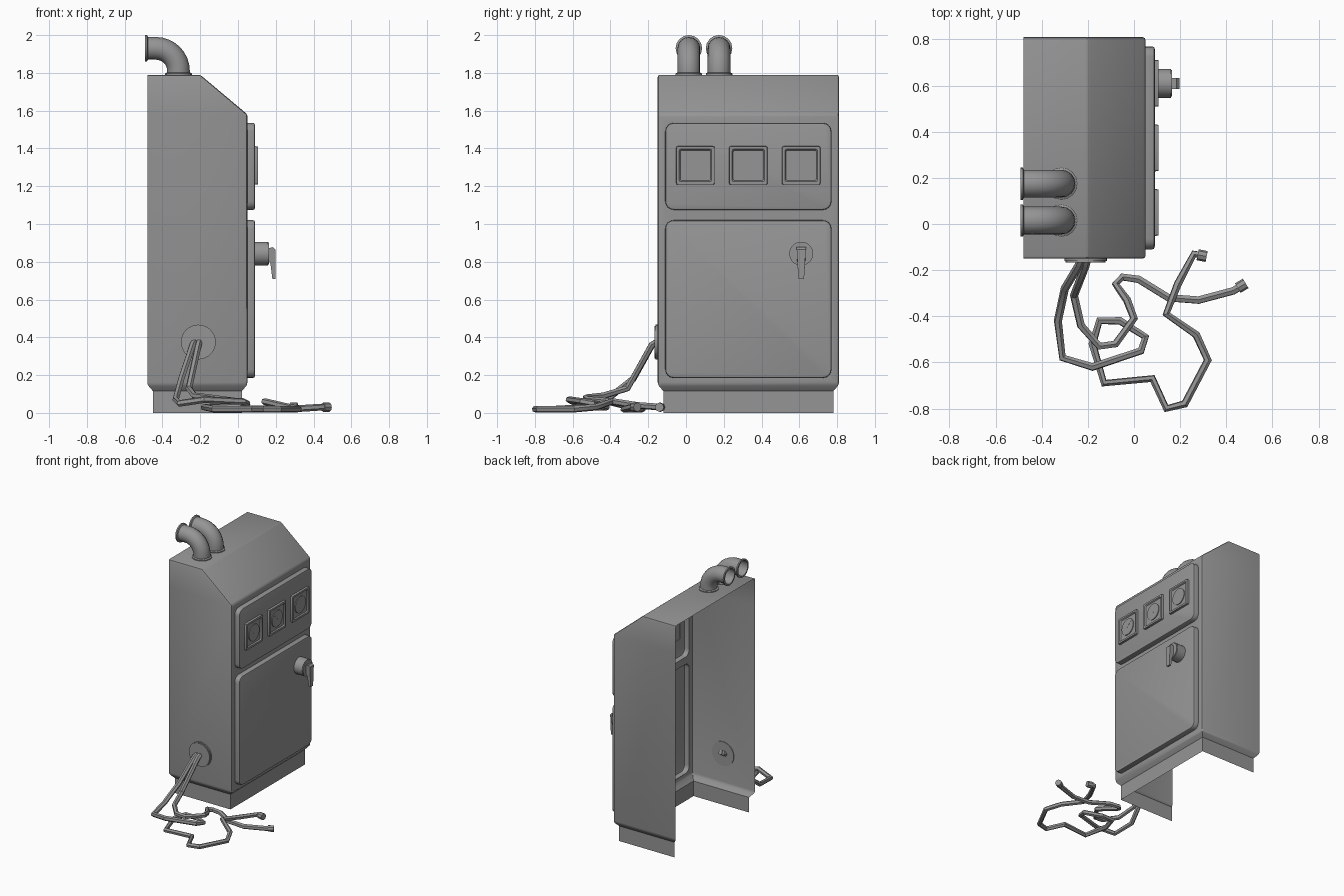
import bpy, bmesh, math
from mathutils import Matrix, Vector

cube = bpy.data.objects.get("Cube")
if cube:
    bpy.data.objects.remove(cube, do_unlink=True)

GREY = (0.3, 0.3, 0.3, 1)
grey = bpy.data.materials.new("grey_metal")
grey.use_nodes = True
grey.diffuse_color = GREY
grey.node_tree.nodes["Principled BSDF"].inputs["Base Color"].default_value = GREY


def finish(obj, angle=35):
    bpy.context.collection.objects.link(obj)
    bpy.ops.object.select_all(action='DESELECT')
    obj.select_set(True)
    bpy.context.view_layer.objects.active = obj
    obj.data.materials.append(grey)
    if obj.type == 'CURVE':
        bpy.ops.object.convert(target='MESH')
        obj = bpy.context.object
    bpy.ops.object.shade_smooth_by_angle(angle=math.radians(angle))
    return obj


def from_bmesh(name, bm, angle=35):
    mesh = bpy.data.meshes.new(name)
    bm.to_mesh(mesh)
    bm.free()
    return finish(bpy.data.objects.new(name, mesh), angle)


def bridge(bm, a, b):
    n = len(a)
    for i in range(n):
        j = (i + 1) % n
        bm.faces.new((a[i], a[j], b[j], b[i]))


def rounded_loop(bm, x, y0, y1, z0, z1, r, steps=4):
    # Rounded rectangle facing +x, counter-clockwise
    verts = []
    corners = ((y1 - r, z1 - r), (y0 + r, z1 - r), (y0 + r, z0 + r), (y1 - r, z0 + r))
    for k, (cy, cz) in enumerate(corners):
        for s in range(steps + 1):
            a = math.pi / 2 * (k + s / steps)
            verts.append(bm.verts.new((x, cy + r * math.cos(a), cz + r * math.sin(a))))
    return verts


def tube(name, points, radius, resolution, caps, angle=35):
    # Each point is x, y, z and a radius factor
    data = bpy.data.curves.new(name, 'CURVE')
    data.dimensions = '3D'
    data.bevel_depth = radius
    data.bevel_resolution = resolution
    data.use_fill_caps = caps
    spline = data.splines.new('POLY')
    spline.points.add(len(points) - 1)
    for p, (x, y, z, f) in zip(spline.points, points):
        p.co = (x, y, z, 1)
        p.radius = f
    return finish(bpy.data.objects.new(name, data), angle)


def disc(name, start, axis, radius, length, bevel=0.0, sides=32):
    bm = bmesh.new()
    bmesh.ops.create_cone(bm, cap_ends=True, segments=sides, radius1=radius,
                          radius2=radius, depth=length)
    axis = Vector(axis)
    turn = axis.to_track_quat('Z', 'Y').to_matrix().to_4x4()
    if bevel:
        rim = [e for e in bm.edges if all(v.co.z > 0 for v in e.verts)]
        bmesh.ops.bevel(bm, geom=rim, offset=bevel, segments=2, affect='EDGES')
    bm.transform(Matrix.Translation(Vector(start) + axis * length / 2) @ turn)
    return from_bmesh(name, bm)


# Cabinet shell: lofted rings, open at the back and underneath
BACK, FRONT, RIGHT, LEFT = -0.48, 0.05, -0.15, 0.81
bm = bmesh.new()
rings = []
for z, inset, front in ((0, 0.03, FRONT), (0.115, 0.03, FRONT), (0.15, 0, FRONT),
                        (1.58, 0, FRONT), (1.79, 0, -0.2)):
    x0, x1, y0, y1 = BACK + inset, front - inset, RIGHT + inset, LEFT - inset
    rings.append([bm.verts.new((x, y, z)) for x, y in
                  ((x0, y0), (x1, y0), (x1, y1), (x0, y1))])
for low, high in zip(rings, rings[1:]):
    bridge(bm, low, high)
bm.faces.new(rings[-1])
bm.normal_update()
edges = [e for e in bm.edges if len(e.link_faces) == 2
         and e.calc_face_angle() > 0.2
         and min(v.co.z for v in e.verts) > 0.14
         and max(v.co.x for v in e.verts) > -0.4]
bmesh.ops.bevel(bm, geom=edges, offset=0.012, segments=2, profile=0.5, affect='EDGES')
bm.normal_update()
bmesh.ops.delete(bm, geom=[f for f in bm.faces if f.normal.x < -0.3], context='FACES')

# Two hollow raised panels opened out of the front wall
wall = max((f for f in bm.faces if f.normal.x > 0.99), key=lambda f: f.calc_area())
border = list(wall.edges)
bmesh.ops.delete(bm, geom=[wall], context='FACES_ONLY')
for z0, z1 in ((0.185, 1.02), (1.075, 1.535)):
    loops = [rounded_loop(bm, x, -0.11 + d, 0.77 - d, z0 + d, z1 - d, 0.045 - d)
             for x, d in ((FRONT, 0), (0.08, 0), (0.087, 0.003), (0.09, 0.012))]
    for a, b in zip(loops, loops[1:]):
        bridge(bm, a, b)
    bm.faces.new(loops[-1])
    base = loops[0]
    border += [bm.edges.get((base[i - 1], base[i])) for i in range(len(base))]
bmesh.ops.triangle_fill(bm, use_beauty=True, edges=border, normal=(1, 0, 0))
bmesh.ops.recalc_face_normals(bm, faces=bm.faces)
from_bmesh("cabinet_shell", bm)

# Gauges: square bezel, round dial and needle
for number, (y, tilt) in enumerate(((0.05, -50), (0.33, 40), (0.61, 0))):
    bm = bmesh.new()
    a, b, c, d = [rounded_loop(bm, x, y - h, y + h, 1.31 - h, 1.31 + h, 0.008, 2)
                  for x, h in ((0.088, 0.102), (0.106, 0.1), (0.106, 0.086), (0.097, 0.08))]
    for p, q in ((a, b), (b, c), (c, d)):
        bridge(bm, p, q)
    bm.faces.new(d)
    from_bmesh(f"gauge_bezel_{number}", bm)
    disc(f"gauge_dial_{number}", (0.095, y, 1.31), (1, 0, 0), 0.063, 0.008)
    bm = bmesh.new()
    bmesh.ops.create_cube(bm, size=1)
    bm.transform(Matrix.Translation((0.103, y, 1.31)) @ Matrix.Rotation(math.radians(tilt), 4, 'X')
                 @ Matrix.Translation((0, 0, 0.02)) @ Matrix.Diagonal((0.002, 0.005, 0.06, 1)))
    from_bmesh(f"gauge_needle_{number}", bm)

# Door handle: round boss with a tapering lever
disc("handle_boss", (0.088, 0.61, 0.843), (1, 0, 0), 0.063, 0.077, 0.005)
bm = bmesh.new()
sides = []
for s in (-1, 1):
    sides.append([bm.verts.new((x, 0.61 + s * w, z)) for x, z, w in (
        (0.16, 0.87, 0.024), (0.16, 0.81, 0.022), (0.172, 0.79, 0.02), (0.182, 0.71, 0.015),
        (0.198, 0.71, 0.015), (0.198, 0.865, 0.024), (0.185, 0.878, 0.024))])
    bm.faces.new(sides[-1])
bridge(bm, *sides)
bmesh.ops.recalc_face_normals(bm, faces=bm.faces)
from_bmesh("handle_lever", bm)

# Twin elbow pipes with flanged open ends
for name, y in (("pipe_right", 0.015), ("pipe_left", 0.175)):
    path = [(-0.315, y, 1.785, 1.17), (-0.315, y, 1.797, 1.17), (-0.315, y, 1.802, 1)]
    for i in range(9):
        a = math.pi / 2 * i / 8
        path.append((-0.435 + 0.12 * math.cos(a), y, 1.81 + 0.12 * math.sin(a), 1))
    path += [(-0.477, y, 1.93, 1), (-0.482, y, 1.93, 1.17), (-0.492, y, 1.93, 1.17),
             (-0.493, y, 1.93, 0.95), (-0.46, y, 1.93, 0.93)]
    tube(name, path, 0.06, 6, False, 40)

# Cable grommet and two loose cables with end plugs
disc("cable_grommet", (-0.21, -0.145, 0.375), (0, -1, 0), 0.092, 0.022, 0.006)
cables = {
    "cable_long": [
        (-.22, -.13, .39), (-.24, -.18, .36), (-.3, -.28, .18), (-.33, -.42, .07), (-.31, -.58, .05),
        (-.18, -.62, .07), (.03, -.55, .06), (.05, -.49, .05), (-.06, -.42, .03), (-.15, -.42, .03),
        (-.18, -.52, .03), (-.13, -.69, .02), (.08, -.67, .02), (.14, -.8, .02), (.22, -.78, .02),
        (.32, -.59, .02), (.27, -.48, .03), (.14, -.39, .06), (.19, -.26, .04), (.26, -.13, .03),
        (.31, -.14, .03)],
    "cable_short": [
        (-.2, -.13, .39), (-.21, -.18, .36), (-.26, -.31, .13), (-.23, -.44, .09), (-.15, -.53, .08),
        (-.08, -.52, .07), (0, -.41, .06), (-.03, -.33, .04), (-.08, -.26, .03), (-.05, -.23, .02),
        (.02, -.24, .02), (.15, -.32, .02), (.28, -.33, .02), (.43, -.29, .03), (.48, -.26, .03)],
}
for name, points in cables.items():
    tube(name, [(*p, 1) for p in points], 0.018, 1, True)
    end, prev = Vector(points[-1]), Vector(points[-2])
    along = (end - prev).normalized()
    disc(name + "_plug", end - along * 0.035, along, 0.024, 0.04, sides=8)
